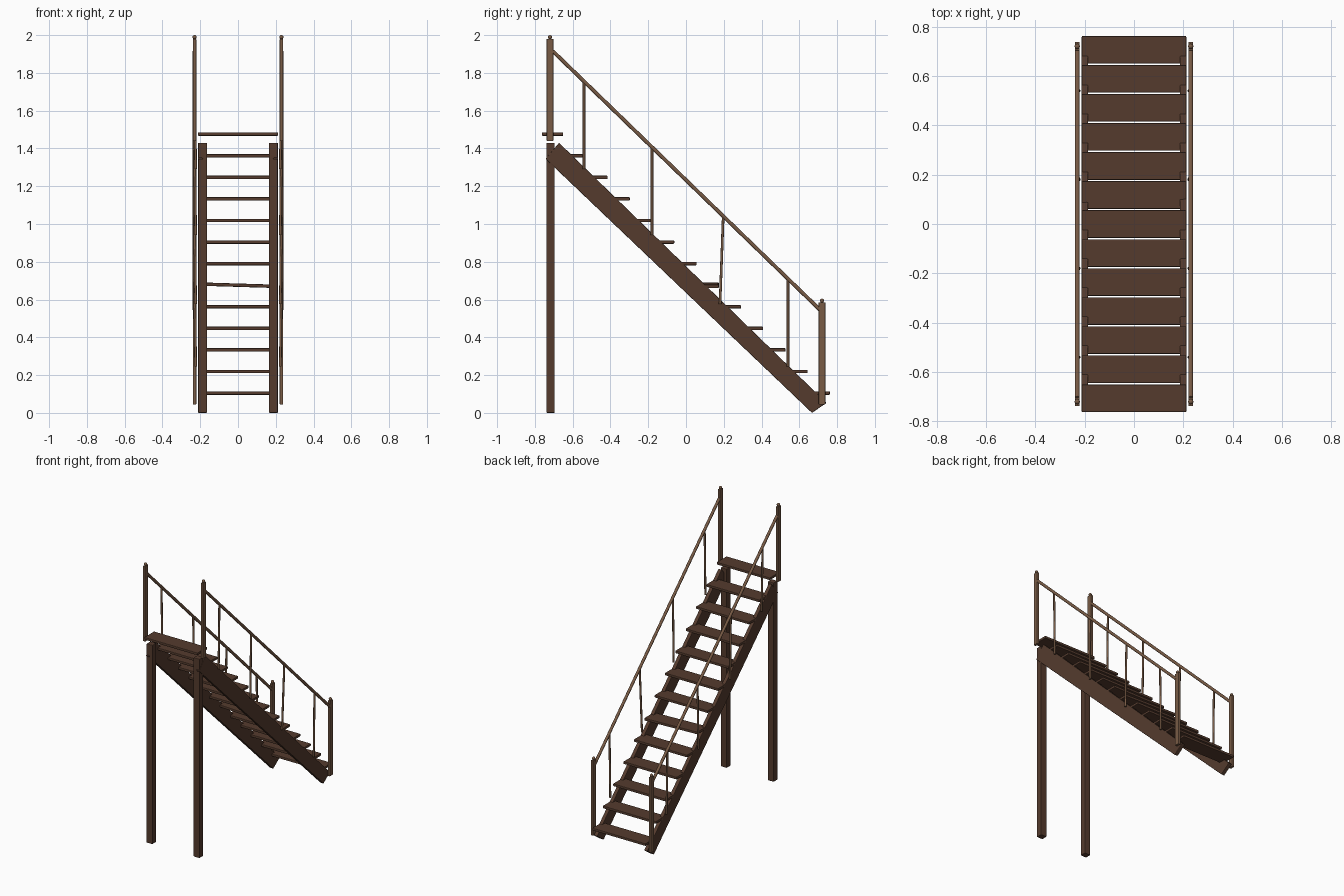
import bpy, bmesh
from mathutils import Vector

if "Cube" in bpy.data.objects:
    bpy.data.objects.remove(bpy.data.objects["Cube"], do_unlink=True)


def material(name, rgb):
    mat = bpy.data.materials.new(name)
    mat.use_nodes = True
    mat.diffuse_color = (*rgb, 1)
    mat.node_tree.nodes["Principled BSDF"].inputs["Base Color"].default_value = (*rgb, 1)
    return mat


DARK = material("dark brown wood", (0.09, 0.044, 0.027))
LIGHT = material("light brown wood", (0.19, 0.105, 0.06))


def finish(bm, name, mat, bevel=0.0, smooth=False):
    bmesh.ops.recalc_face_normals(bm, faces=bm.faces)
    for f in bm.faces:
        f.smooth = smooth
    mesh = bpy.data.meshes.new(name)
    bm.to_mesh(mesh)
    bm.free()
    mesh.materials.append(mat)
    obj = bpy.data.objects.new(name, mesh)
    bpy.context.collection.objects.link(obj)
    if bevel:
        mod = obj.modifiers.new("soft edges", "BEVEL")
        mod.width = bevel
        mod.segments = 2
    return obj


def box(name, center, size, mat, bevel):
    bm = bmesh.new()
    bmesh.ops.create_cube(bm, size=1)
    bmesh.ops.scale(bm, vec=size, verts=bm.verts)
    obj = finish(bm, name, mat, bevel)
    obj.location = center
    return obj


def rod(name, start, end, radius, mat):
    a, b = Vector(start), Vector(end)
    bm = bmesh.new()
    bmesh.ops.create_cone(bm, cap_ends=True, segments=12, radius1=radius,
                          radius2=radius, depth=(b - a).length)
    obj = finish(bm, name, mat)
    # smooth sides, flat caps
    for f in obj.data.polygons:
        f.use_smooth = len(f.vertices) == 4
    obj.location = (a + b) / 2
    obj.rotation_euler = (b - a).to_track_quat("Z", "Y").to_euler()


def ball(name, center, radius, mat):
    bm = bmesh.new()
    bmesh.ops.create_uvsphere(bm, u_segments=12, v_segments=8, radius=radius)
    finish(bm, name, mat, smooth=True).location = center


def plank(name, outline, x0, x1, mat, bevel):
    # side outline (y, z) extruded along x
    bm = bmesh.new()
    face = bm.faces.new([bm.verts.new((x0, y, z)) for y, z in outline])
    ext = bmesh.ops.extrude_face_region(bm, geom=[face], use_keep_orig=True)
    verts = [v for v in ext["geom"] if isinstance(v, bmesh.types.BMVert)]
    bmesh.ops.translate(bm, vec=(x1 - x0, 0, 0), verts=verts)
    finish(bm, name, mat, bevel)


# Treads, with one slightly crooked board
for i in range(13):
    tread = box(f"tread_{i + 1}", (0, 0.706 - 0.1177 * i, 0.105 + 0.1142 * i),
                (0.424, 0.112, 0.018), DARK, 0.004)
    if i == 5:
        tread.rotation_euler.y = 0.03

RAIL_X = 0.23
RAIL_TOP, RAIL_BOTTOM = (-0.705, 1.915), (0.71, 0.545)

for side, s in (("left", 1), ("right", -1)):
    # Sloping stringer and tall support post
    plank(f"{side}_stringer", [(0.667, 0), (0.744, 0.053), (-0.672, 1.43), (-0.744, 1.345)],
          s * 0.186, s * 0.213, DARK, 0.004)
    box(f"{side}_support_post", (s * 0.187, -0.717, 0.715), (0.047, 0.044, 1.43), DARK, 0.004)

    # Newel posts with ball finials
    for end, y, z in (("top", -0.72, 1.44), ("bottom", 0.72, 0.045)):
        box(f"{side}_{end}_newel", (s * RAIL_X, y, z + 0.27), (0.018, 0.035, 0.54), LIGHT, 0.002)
        ball(f"{side}_{end}_finial", (s * RAIL_X, y, z + 0.549), 0.011, LIGHT)

    # Handrail
    rod(f"{side}_handrail", (s * RAIL_X, *RAIL_TOP), (s * RAIL_X, *RAIL_BOTTOM), 0.01, LIGHT)

    # Balusters, the third leaning a little
    for i, (foot, head) in enumerate(((-0.54, -0.54), (-0.18, -0.18), (0.18, 0.197), (0.54, 0.54))):
        t = (head - RAIL_TOP[0]) / (RAIL_BOTTOM[0] - RAIL_TOP[0])
        z = RAIL_TOP[1] + t * (RAIL_BOTTOM[1] - RAIL_TOP[1])
        rod(f"{side}_baluster_{i + 1}", (s * 0.224, foot, z - 0.465),
            (s * RAIL_X, head, z), 0.007, LIGHT)
